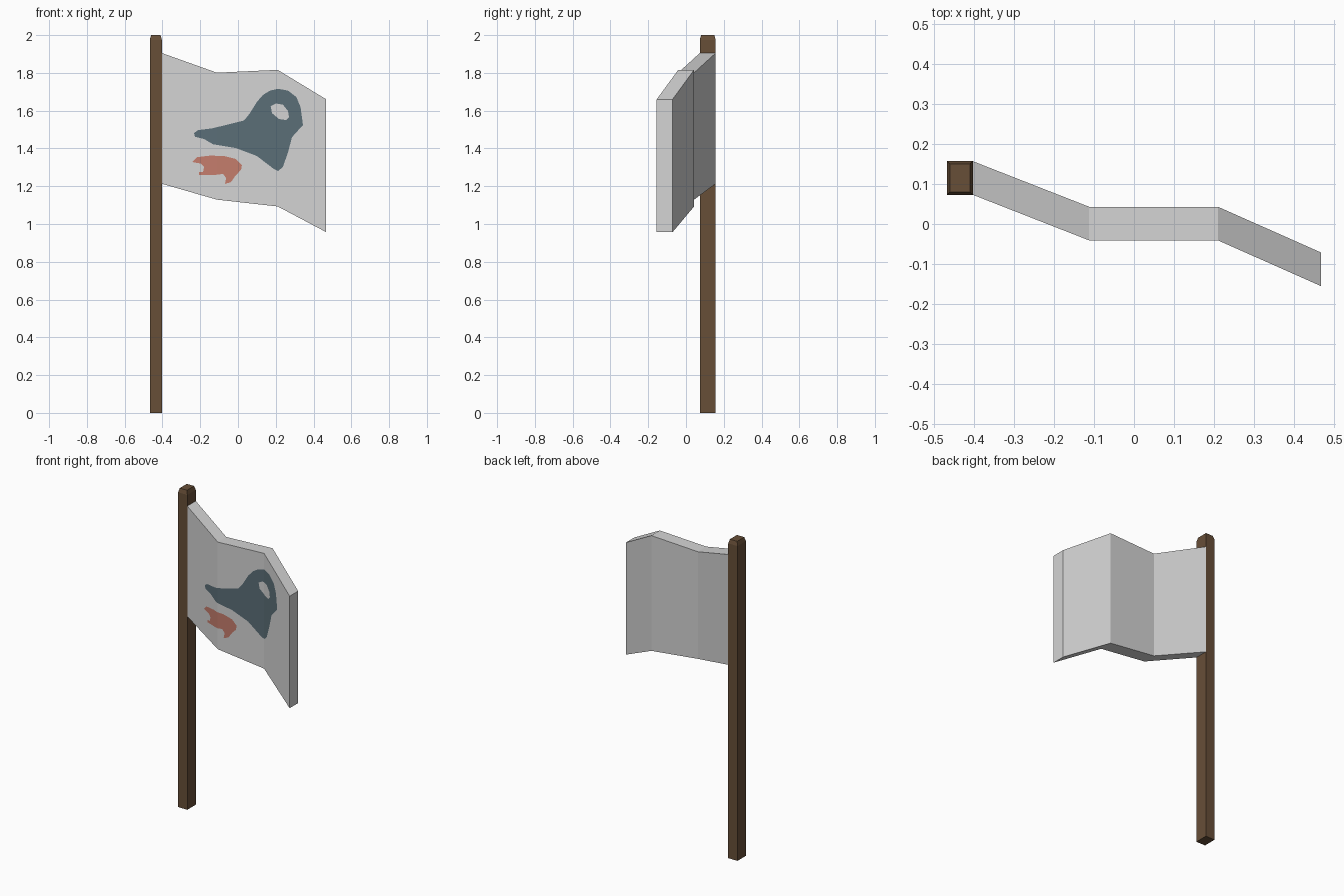
import bpy, bmesh
from mathutils import Vector

if "Cube" in bpy.data.objects:
    bpy.data.objects.remove(bpy.data.objects["Cube"])


def material(name, rgb):
    m = bpy.data.materials.new(name)
    m.diffuse_color = (*rgb, 1)
    m.use_nodes = True
    m.node_tree.nodes["Principled BSDF"].inputs["Base Color"].default_value = m.diffuse_color
    return m


wood = material("brown wood", (0.135, 0.077, 0.039))
cloth = material("pale grey cloth", (0.66, 0.66, 0.66))
blue = material("slate blue paint", (0.105, 0.158, 0.187))
red = material("faded red paint", (0.56, 0.205, 0.152))


def finish(bm, name, mat):
    me = bpy.data.meshes.new(name)
    bm.to_mesh(me)
    bm.free()
    me.materials.append(mat)
    ob = bpy.data.objects.new(name, me)
    bpy.context.collection.objects.link(ob)
    return ob


def loft(name, rings, mat):
    """Skin a row of four-cornered rings and cap both ends."""
    bm = bmesh.new()
    rows = [[bm.verts.new(p) for p in ring] for ring in rings]
    for a, b in zip(rows, rows[1:]):
        for i in range(4):
            j = (i + 1) % 4
            bm.faces.new((a[i], a[j], b[j], b[i]))
    bm.faces.new(rows[0][::-1])
    bm.faces.new(rows[-1])
    bmesh.ops.recalc_face_normals(bm, faces=bm.faces)
    return finish(bm, name, mat)


# Pole: square post with a small chamfer at the top
def pole_ring(z, inset):
    x0, x1, y0, y1 = -0.467 + inset, -0.403 - inset, 0.073 + inset, 0.157 - inset
    return [(x0, y0, z), (x1, y0, z), (x1, y1, z), (x0, y1, z)]


loft("pole", [pole_ring(0, 0), pole_ring(1.975, 0), pole_ring(2, 0.007)], wood)

# Flag: thick cloth with two folds; stations are x, front y, bottom z, top z
THICK = 0.084
STATIONS = [(-0.403, 0.073, 1.213, 1.905), (-0.112, -0.041, 1.129, 1.801),
            (0.21, -0.041, 1.093, 1.816), (0.467, -0.155, 0.957, 1.66)]
loft("flag_cloth", [[(x, y, lo), (x, y + THICK, lo), (x, y + THICK, hi), (x, y, hi)]
                    for x, y, lo, hi in STATIONS], cloth)


def front_y(x):
    for (xa, ya, *_), (xb, yb, *_) in zip(STATIONS, STATIONS[1:]):
        if x <= xb:
            return ya + (yb - ya) * (x - xa) / (xb - xa)
    return STATIONS[-1][1]


# Painted patches: flat outlines creased along the folds and laid on the front
def painted_patch(name, loops, mat):
    bm = bmesh.new()
    for loop in loops:
        vs = [bm.verts.new((x, 0, z)) for x, z in loop]
        for a, b in zip(vs, vs[1:] + vs[:1]):
            bm.edges.new((a, b))
    bmesh.ops.triangle_fill(bm, use_beauty=True, edges=bm.edges[:], normal=Vector((0, -1, 0)))
    for x in (STATIONS[1][0], STATIONS[2][0]):
        bmesh.ops.bisect_plane(bm, geom=bm.verts[:] + bm.edges[:] + bm.faces[:],
                               plane_co=(x, 0, 0), plane_no=(1, 0, 0))
    bm.normal_update()
    bmesh.ops.reverse_faces(bm, faces=[f for f in bm.faces if f.normal.y > 0])
    for v in bm.verts:
        v.co.y = front_y(v.co.x) - 0.002
    return finish(bm, name, mat)


beak_shape = [(-.233, 1.481), (-.212, 1.497), (-.14, 1.506), (-.063, 1.524), (.032, 1.548),
              (.062, 1.585), (.10, 1.646), (.132, 1.683), (.169, 1.706), (.212, 1.716),
              (.265, 1.706), (.309, 1.672), (.331, 1.619), (.344, 1.524), (.286, 1.46),
              (.265, 1.381), (.238, 1.302), (.212, 1.28), (.19, 1.291), (.10, 1.36),
              (-.011, 1.402), (-.132, 1.422), (-.18, 1.45), (-.228, 1.462)]
eye_hole = [(.173, 1.624), (.20, 1.638), (.238, 1.632), (.265, 1.598),
            (.27, 1.566), (.254, 1.55), (.217, 1.556), (.18, 1.587)]
lower_shape = [(-.243, 1.328), (-.217, 1.354), (-.148, 1.362), (-.074, 1.36), (-.011, 1.344),
               (.021, 1.312), (.016, 1.286), (-.011, 1.259), (-.037, 1.222), (-.069, 1.212),
               (-.063, 1.243), (-.079, 1.265), (-.127, 1.259), (-.206, 1.259), (-.206, 1.275),
               (-.185, 1.275), (-.18, 1.302), (-.196, 1.32)]

painted_patch("blue_painted_patch", [beak_shape, eye_hole], blue)
painted_patch("red_painted_patch", [lower_shape], red)
